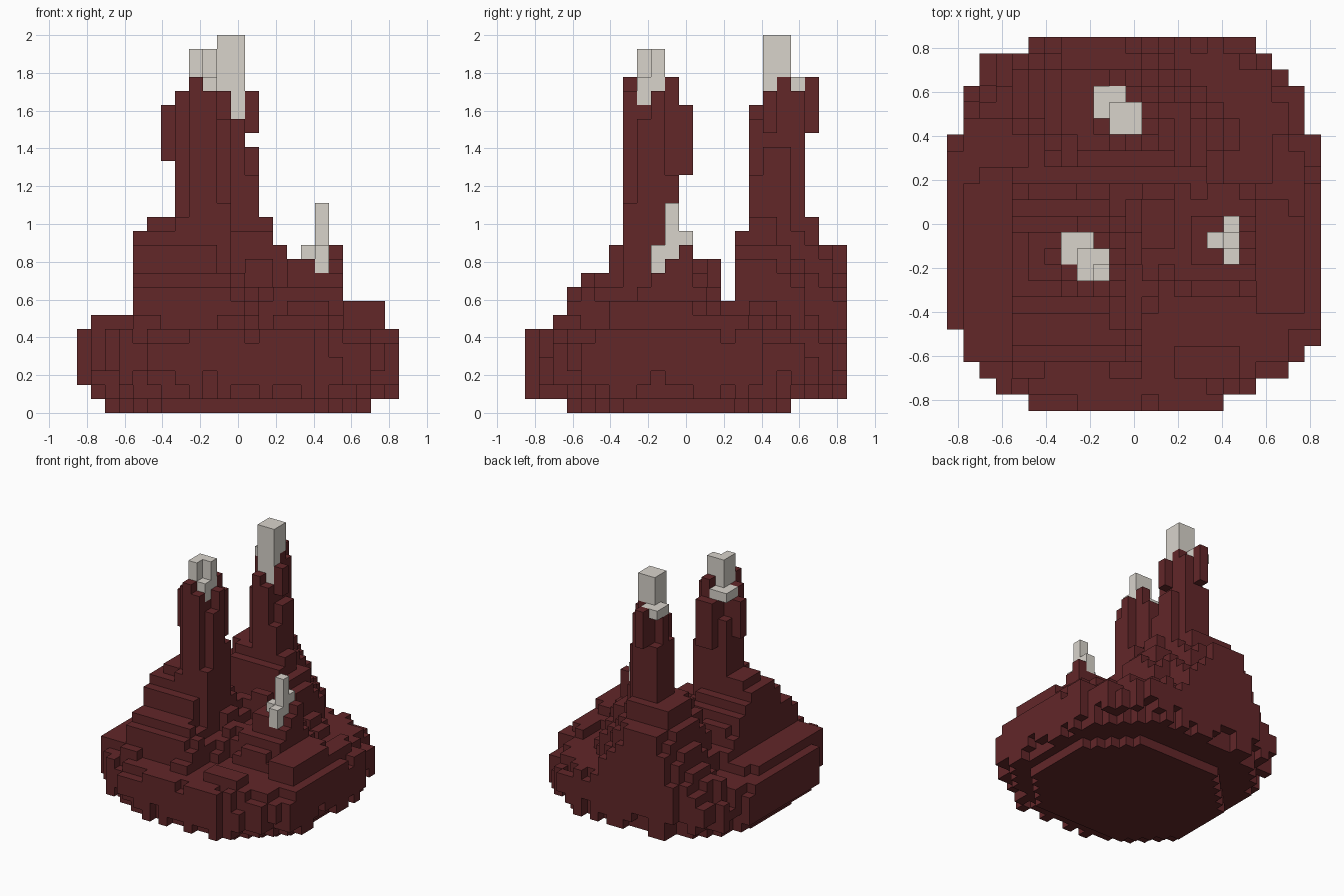
import bpy, bmesh, math, random

random.seed(7)
UNIT = 2 / 27          # edge length of one block
SIZE = 23              # blocks across the footprint

if "Cube" in bpy.data.objects:
    bpy.data.objects.remove(bpy.data.objects["Cube"], do_unlink=True)


def make_material(name, color):
    mat = bpy.data.materials.new(name)
    mat.use_nodes = True
    mat.diffuse_color = color
    mat.node_tree.nodes["Principled BSDF"].inputs["Base Color"].default_value = color
    return mat


rock = make_material("dark red rock", (0.122, 0.02, 0.022, 1))
bone = make_material("pale bone", (0.69, 0.655, 0.6, 1))

# Every block belongs to one part: (column, row, layer) -> part name
cells = {}


def fill(part, i0, i1, j0, j1, k0, k1):
    """Fill an inclusive column and row range from layer k0 up to k1."""
    for i in range(i0, i1 + 1):
        for j in range(j0, j1 + 1):
            for k in range(k0, k1):
                cells[i, j, k] = part


# Rounded footprint: first and end column of each row
spans = [(5, 17), (3, 19), (2, 21), (1, 22), (1, 23)] + [(0, 23)] * 12
spans += [(1, 22)] * 3 + [(2, 21), (2, 20), (5, 19)]


def inside(i, j):
    return 0 <= j < SIZE and spans[j][0] <= i < spans[j][1]


def near_rim(i, j):
    return not all(inside(i + a, j + b) for a in (-1, 0, 1) for b in (-1, 0, 1))


def on_floor(i, j):
    """Eight-sided flat bottom."""
    return 2 <= i <= 20 and 3 <= j <= 18 and 9 <= i + j <= 34 and -13 <= j - i <= 11


def in_corner(i, j):
    return abs(i - 11) + abs(j - 11) >= 17


# Highest mound layer allowed in each column and row
column_cap = [6] + [7] * 3 + [13] + [14] * 9 + [13, 11, 11, 11, 12] + [8] * 3 + [7]
row_cap = [6, 6, 7, 9, 10, 10, 12] + [14] * 4 + [12, 11, 11, 8, 13] + [14] * 5 + [12, 12]

# Hills: core column range, core row range, top layer, slope
hills = [
    (4, 8, 6, 10, 13, 1.4),      # around the left spire
    (5, 8, 8, 10, 14, 1.5),      # crown of the left hill
    (8, 13, 15, 17, 14, 2.2),    # around the back spire
    (7, 11, 17, 20, 14, 2.1),    # crown of the back hill
    (7, 10, 18, 22, 12, 1.8),    # back shoulder
    (15, 18, 9, 11, 11, 1.7),    # below the small horn
    (19, 21, 6, 11, 8, 1.5),     # side shelf
]
patch = {(a, b): random.choice((-1, 0, 0, 1)) for a in range(12) for b in range(12)}


def ground_height(i, j):
    bump = patch[i // 2, (j + i // 6) // 2 % 12]
    if not near_rim(i, j):
        height = 6 + max(bump, 0)
    elif in_corner(i, j):
        height = random.choice((4, 5, 5, 6))
    else:
        height = random.choice((5, 6, 6, 6))
    for i0, i1, j0, j1, top, slope in hills:
        away = math.hypot(max(i0 - i, 0, i - i1), max(j0 - j, 0, j - j1))
        level = top - slope * away + (bump if away > 1 else 0)
        height = max(height, round(level))
    return min(height, column_cap[i], row_cap[j])


# Mound with a stepped, rounded underside
for j in range(SIZE):
    for i in range(*spans[j]):
        if on_floor(i, j):
            floor = 0
        elif in_corner(i, j):
            floor = random.choice((2, 2, 3))
        elif not near_rim(i, j):
            floor = 1
        else:
            floor = 2 if i == 0 else random.choice((1, 1, 2, 2, 3))
        fill("rock_mound", i, i, j, j, floor, ground_height(i, j))


def spire(part, i0, j0, start, tops):
    """Ragged shaft of blocks with one top layer per block column."""
    for b, line in enumerate(tops):
        for a, top in enumerate(line):
            fill(part, i0 + a, i0 + a, j0 + b, j0 + b, start, top)


# Left spire with knobs and bone tip
spire("left_spire", 7, 7, 7, [(14, 24, 23, 15), (23, 22, 22, 21),
                              (22, 22, 22, 23), (20, 22, 24, 17)])
fill("left_spire", 6, 6, 9, 9, 18, 22)
fill("left_spire", 8, 9, 11, 11, 17, 22)
fill("left_spire_tip", 7, 8, 9, 10, 22, 23)
fill("left_spire_tip", 8, 9, 8, 9, 22, 26)
for layer in (24, 25):
    del cells[9, 8, layer]

# Back spire with knobs and bone tip
spire("back_spire", 9, 16, 7, [(14, 22, 21, 17), (20, 21, 21, 19),
                               (23, 22, 22, 19), (20, 23, 23, 13)])
fill("back_spire", 12, 12, 17, 17, 20, 23)
fill("back_spire", 10, 10, 20, 20, 20, 24)
fill("back_spire_tip", 9, 10, 18, 19, 23, 24)
fill("back_spire_tip", 10, 11, 17, 18, 21, 27)
fill("back_spire", 11, 11, 18, 18, 21, 24)

# Small horn with bone tip
fill("small_horn", 16, 17, 9, 11, 6, 11)
fill("small_horn", 18, 18, 10, 11, 6, 11)
fill("small_horn", 18, 18, 11, 11, 11, 12)
cells.pop((18, 9, 10), None)
fill("small_horn_tip", 17, 17, 9, 9, 10, 12)
fill("small_horn_tip", 17, 17, 10, 10, 10, 15)
fill("small_horn_tip", 17, 17, 11, 11, 11, 13)
fill("small_horn_tip", 16, 16, 10, 10, 11, 12)


def build(part):
    """Make a mesh from the exposed sides of one part's blocks."""
    bm = bmesh.new()
    verts = {}

    def corner(p):
        if p not in verts:
            x, y, z = p
            verts[p] = bm.verts.new(((x - SIZE / 2) * UNIT, (y - SIZE / 2) * UNIT, z * UNIT))
        return verts[p]

    for cell, owner in cells.items():
        if owner != part:
            continue
        for axis in range(3):
            for side in (0, 1):
                beside = list(cell)
                beside[axis] += 2 * side - 1
                if tuple(beside) in cells:
                    continue
                ring = []
                for u, v in ((0, 0), (1, 0), (1, 1), (0, 1)):
                    p = list(cell)
                    p[axis] += side
                    p[(axis + 1) % 3] += u
                    p[(axis + 2) % 3] += v
                    ring.append(corner(tuple(p)))
                bm.faces.new(ring if side else ring[::-1])
    mesh = bpy.data.meshes.new(part)
    bm.to_mesh(mesh)
    bm.free()
    mesh.materials.append(bone if part.endswith("tip") else rock)
    bpy.context.collection.objects.link(bpy.data.objects.new(part, mesh))


for part in sorted(set(cells.values())):
    build(part)
